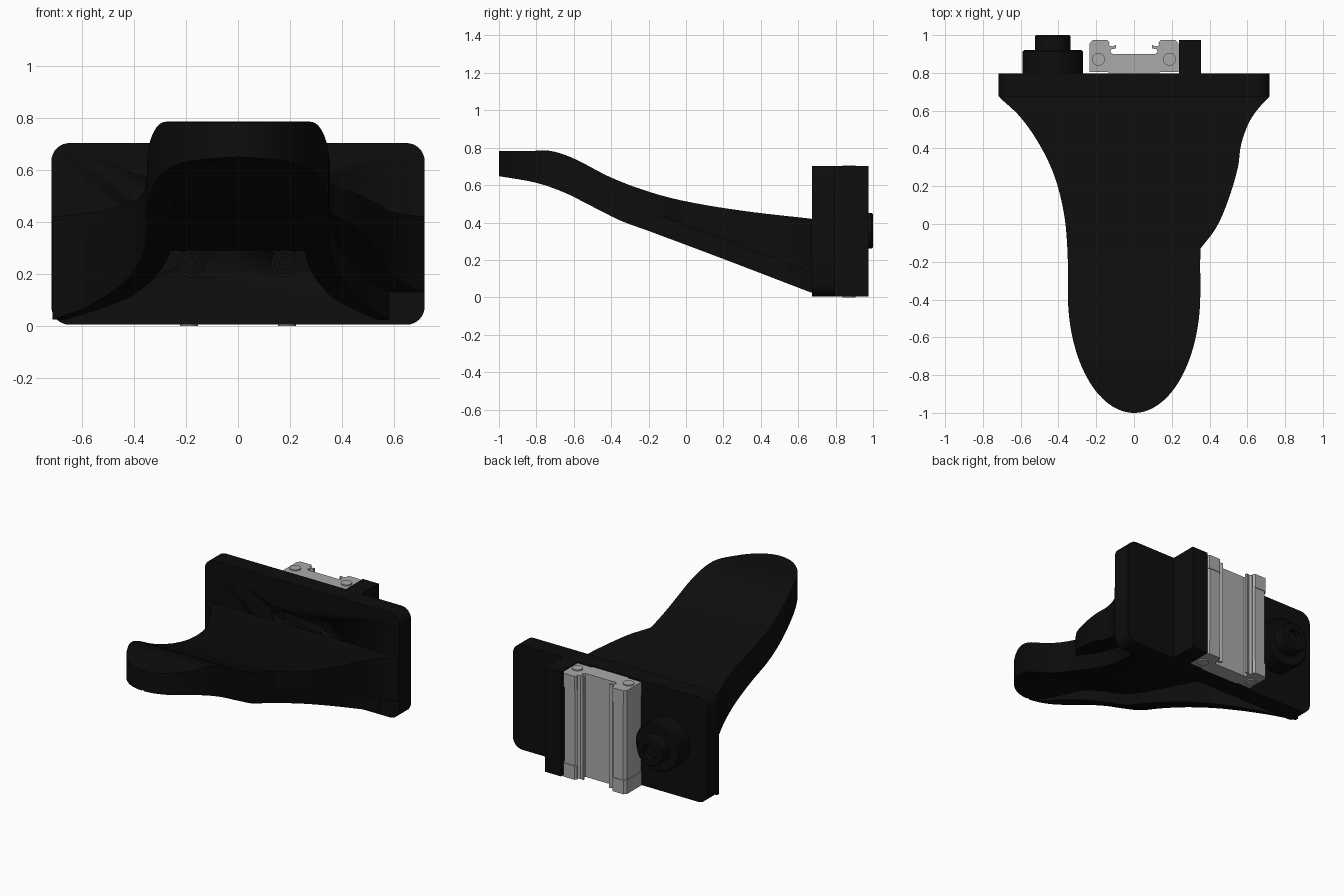
import bpy, bmesh, math
from mathutils import Vector

if "Cube" in bpy.data.objects:
    bpy.data.objects.remove(bpy.data.objects["Cube"])


def material(name, c):
    m = bpy.data.materials.new(name)
    m.diffuse_color = (c, c, c, 1)
    m.use_nodes = True
    m.node_tree.nodes["Principled BSDF"].inputs["Base Color"].default_value = m.diffuse_color
    return m


BLACK = material("black", 0.004)
GREY = material("light_grey", 0.4)


def finish(name, bm, mat, angle=30):
    bmesh.ops.remove_doubles(bm, verts=bm.verts, dist=0.0003)
    bmesh.ops.recalc_face_normals(bm, faces=bm.faces)
    me = bpy.data.meshes.new(name)
    bm.to_mesh(me)
    bm.free()
    ob = bpy.data.objects.new(name, me)
    bpy.context.collection.objects.link(ob)
    me.materials.append(mat)
    bpy.ops.object.select_all(action='DESELECT')
    ob.select_set(True)
    bpy.context.view_layer.objects.active = ob
    bpy.ops.object.shade_smooth_by_angle(angle=math.radians(angle))
    return ob


def loft(name, rings, mat):
    """Skin a list of equal-length closed rings and cap both ends."""
    bm = bmesh.new()
    vs = [[bm.verts.new(p) for p in r] for r in rings]
    n = len(rings[0])
    for a, b in zip(vs, vs[1:]):
        for i in range(n):
            bm.faces.new((a[i], a[(i + 1) % n], b[(i + 1) % n], b[i]))
    bm.faces.new(vs[0])
    bm.faces.new(vs[-1])
    return finish(name, bm, mat)


def lathe_y(name, x, z, profile, mat, n=48):
    """Revolve (radius, y) points around an axis parallel to y."""
    rings = [[(x + r * math.cos(2 * math.pi * i / n), y, z + r * math.sin(2 * math.pi * i / n))
              for i in range(n)] for r, y in profile]
    return loft(name, rings, mat)


def curve(pts):
    """Smooth function through (t, value) points."""
    def slope(i):
        a, b = pts[max(i - 1, 0)], pts[min(i + 1, len(pts) - 1)]
        return (b[1] - a[1]) / (b[0] - a[0])

    def f(t):
        t = min(max(t, pts[0][0]), pts[-1][0])
        i = max(k for k in range(len(pts) - 1) if pts[k][0] <= t)
        (a, p), (b, q) = pts[i], pts[i + 1]
        h = b - a
        s = (t - a) / h
        return (p * (2*s**3 - 3*s*s + 1) + q * (3*s*s - 2*s**3)
                + h * (slope(i) * (s**3 - 2*s*s + s) + slope(i + 1) * (s**3 - s*s)))
    return f


# mounting plate with rounded corners and four counterbored screw holes
def rounded_rect(w, z0, z1, r, y, n=8):
    out = []
    for k, (cx, cz) in enumerate([(w - r, z1 - r), (r - w, z1 - r), (r - w, z0 + r), (w - r, z0 + r)]):
        for i in range(n + 1):
            a = math.pi / 2 * (k + i / n)
            out.append((cx + r * math.cos(a), y, cz + r * math.sin(a)))
    return out


plate = loft("mounting_plate", [rounded_rect(0.717, 0.005, 0.703, 0.07, y) for y in (0.675, 0.797)], BLACK)
for x in (-0.18, 0.18):
    for z in (0.24, 0.47):
        cut = lathe_y("screw_cutter", x, z, [(0.052, 0.6), (0.052, 0.73)], BLACK, 32)
        cut.hide_render = True
        cut.hide_set(True)
        mod = plate.modifiers.new("counterbore", 'BOOLEAN')
        mod.operation = 'DIFFERENCE'
        mod.object = cut
        lathe_y("plate_screw", x, z, [(0.04, 0.74), (0.04, 0.70), (0.022, 0.70), (0.022, 0.72)], BLACK, 32)

# arm: side profile and plan outline curves
top = curve([(-1, .782), (-.85, .782), (-.72, .782), (-.6, .742), (-.4, .64), (-.2, .565), (0, .513), (.3, .463), (.67, .42)])
bottom = curve([(-1, .648), (-.8, .612), (-.65, .56), (-.5, .485), (-.35, .41), (-.2, .355), (.2, .205), (.67, .025)])
left = curve([(-.37, .35), (-.15, .352), (.05, .37), (.25, .42), (.42, .5), (.57, .605), (.67, .712)])
right = curve([(-.37, .35), (-.1, .352), (.15, .375), (.35, .425), (.55, .505), (.67, .58)])
wing = curve([(-.13, .352), (-.02, .435), (.13, .5), (.3, .55), (.42, .567), (.54, .61), (.62, .665), (.67, .715)])

ys = [-.37 - .63 * math.cos(.03 + (math.pi / 2 - .03) * i / 30) for i in range(30)]
ys += [-.37 + .03 * i for i in range(8)] + [-.131] + [-.13 + .8 * i / 30 for i in range(31)] + [.69]
rings = []
for y in ys:
    t, b = top(y), bottom(y)
    if y < -.37:
        l = r = .35 * math.sqrt(1 - ((y + .37) / .63) ** 2)
    else:
        l, r = left(y), right(y)
    on_wing = y >= -.13
    o = max(wing(y), r + .001) if on_wing else r + .001
    wb = b + .105 if on_wing else b + .001
    w = min(.1, .45 * l) - max(0, y - .45) * .25
    c = max(t - .13, b + .001)
    rings.append([(-l, y, t), (o, y, t), (o, y, wb), (r, y, wb), (r, y, b),
                  (r - w, y, b), (r - w, y, c), (w - l, y, c), (w - l, y, b), (-l, y, b)])
loft("arm_rest", rings, BLACK)

# adjusting knob and side block on the back of the plate
lathe_y("knob", -.43, .355, [(.16, .79), (.16, .912), (.152, .92), (.095, .92), (.095, .993), (.088, 1.0),
                             (.05, 1.0), (.05, .96)], BLACK)


def prism(name, outline, z0, z1, mat):
    return loft(name, [[(x, y, z) for x, y in outline] for z in (z0, z1)], mat)


prism("side_block", [(.237, .79), (.355, .79), (.355, .975), (.237, .975)], .005, .703, BLACK)

# linear carriage: grooved profile, body between two end caps
half = [(.13, .798), (.14, .806), (.235, .806), (.235, .955), (.22, .973), (.14, .973), (.13, .96),
        (.135, .948), (.118, .94), (.095, .947), (.095, .93), (.12, .925), (.125, .91), (.112, .9)]


def section(d=0):
    h = [(x - d if x > .2 else x, y - d if y > .953 else y) for x, y in half]
    return h + [(-x, y) for x, y in reversed(h)]


prism("carriage_body", section(.004), .1, .605, GREY)
for name, z0, z1 in (("lower_cap", .008, .1), ("upper_cap", .605, .697)):
    prism(name, section(), z0, z1, GREY)
for x in (-.188, .188):
    for z0, z1 in ((0, .01), (.695, .705)):
        ring = [(x + .034 * math.cos(i * math.pi / 12), .872 + .034 * math.sin(i * math.pi / 12)) for i in range(24)]
        prism("cap_screw", ring, z0, z1, GREY)
